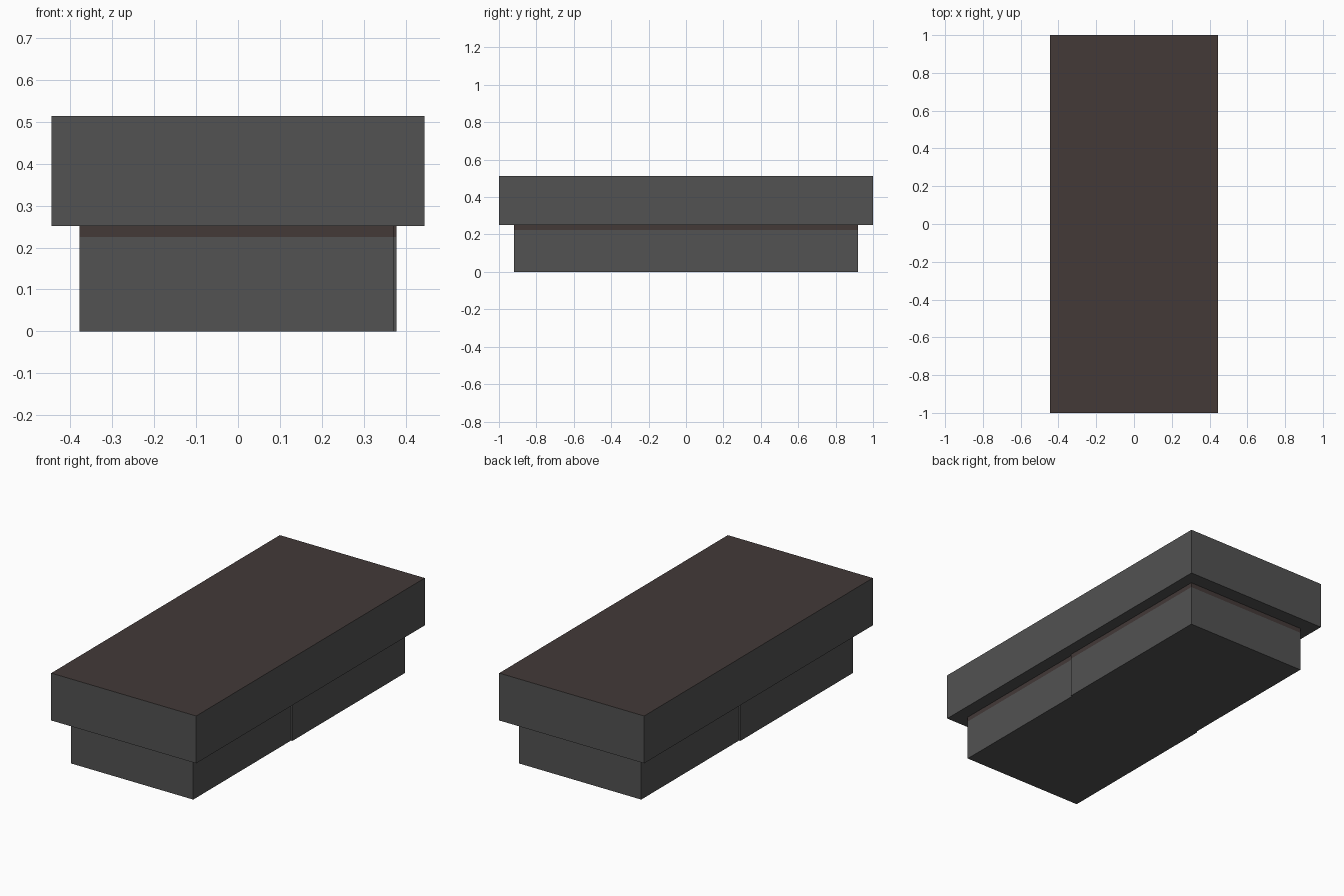
import bpy, bmesh

if "Cube" in bpy.data.objects:
    bpy.data.objects.remove(bpy.data.objects["Cube"])


def material(name, rgb):
    m = bpy.data.materials.new(name)
    m.diffuse_color = (*rgb, 1)
    m.use_nodes = True
    m.node_tree.nodes["Principled BSDF"].inputs["Base Color"].default_value = m.diffuse_color
    return m


GREY = material("dark_grey", (0.085, 0.085, 0.085))
BROWN = material("dark_brown", (0.056, 0.041, 0.039))


def prism(name, outline, z0, z1, mats, brown_top=False):
    """Extrude a flat outline from z0 to z1."""
    bm = bmesh.new()
    base = bm.faces.new([bm.verts.new((x, y, z0)) for x, y in outline])
    up = bmesh.ops.extrude_face_region(bm, geom=[base], use_keep_orig=True)["geom"]
    for v in up:
        if isinstance(v, bmesh.types.BMVert):
            v.co.z = z1
    bmesh.ops.recalc_face_normals(bm, faces=bm.faces[:])
    if brown_top:
        for f in bm.faces:
            if f.normal.z > 0.9:
                f.material_index = 1
    mesh = bpy.data.meshes.new(name)
    bm.to_mesh(mesh)
    bm.free()
    for m in mats:
        mesh.materials.append(m)
    obj = bpy.data.objects.new(name, mesh)
    bpy.context.collection.objects.link(obj)
    return obj


# Base footprint: two overlapping halves, offset slightly sideways (half-turn symmetry)
half = [(-0.378, -0.92), (0.37, -0.92), (0.37, -0.065), (0.378, -0.065)]
footprint = half + [(-x, -y) for x, y in half]
prism("base", footprint, 0, 0.225, [GREY])
prism("base_trim", footprint, 0.225, 0.251, [BROWN])

# Overhanging upper block with a brown top face
corners = [(-0.444, -1), (0.444, -1), (0.444, 1), (-0.444, 1)]
prism("upper_block", corners, 0.251, 0.513, [GREY, BROWN], brown_top=True)
